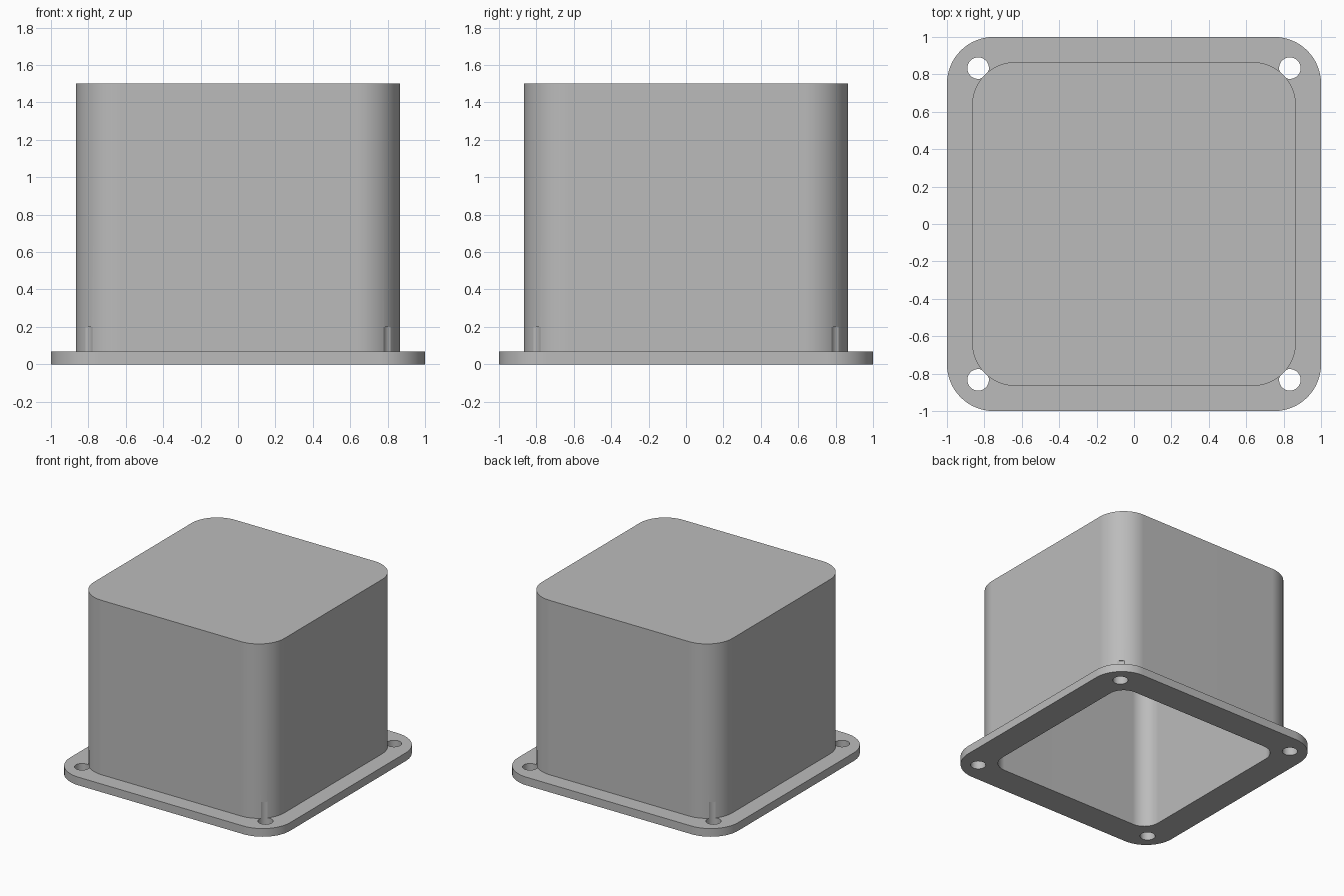
import bpy, bmesh
from math import pi, sin, cos, radians

if "Cube" in bpy.data.objects:
    bpy.data.objects.remove(bpy.data.objects["Cube"])

SEG = 16  # steps per rounded corner


def rounded_square(half, radius):
    """Outline points of a square with rounded corners, counter-clockwise."""
    points = []
    for corner in range(4):
        mid = pi / 4 + corner * pi / 2
        cx = (half - radius) * (1 if cos(mid) > 0 else -1)
        cy = (half - radius) * (1 if sin(mid) > 0 else -1)
        for i in range(SEG + 1):
            a = corner * pi / 2 + i / SEG * pi / 2
            points.append((cx + radius * cos(a), cy + radius * sin(a)))
    return points


def make_object(name, bm):
    bmesh.ops.recalc_face_normals(bm, faces=bm.faces[:])
    mesh = bpy.data.meshes.new(name)
    bm.to_mesh(mesh)
    bm.free()
    obj = bpy.data.objects.new(name, mesh)
    bpy.context.collection.objects.link(obj)
    return obj


# Hollow box with flange: (half width, corner radius, z) from cavity roof round to lid
sections = [
    (0.766, 0.133, 1.40),   # cavity roof
    (0.766, 0.133, 0.0),    # opening
    (1.0, 0.25, 0.0),       # flange underside
    (1.0, 0.25, 0.067),     # flange top
    (0.866, 0.233, 0.067),  # box foot
    (0.866, 0.233, 1.50),   # box top
]
bm = bmesh.new()
rings = [[bm.verts.new((x, y, z)) for x, y in rounded_square(h, r)]
         for h, r, z in sections]
for low, high in zip(rings, rings[1:]):
    for i in range(len(low)):
        j = (i + 1) % len(low)
        bm.faces.new((low[i], low[j], high[j], high[i]))
bm.faces.new(rings[0])
bm.faces.new(rings[-1])
housing = make_object("flanged_housing", bm)

# Mid-grey plastic
grey = bpy.data.materials.new("mid_grey")
grey.diffuse_color = (0.5, 0.5, 0.5, 1)
grey.use_nodes = True
grey.node_tree.nodes["Principled BSDF"].inputs["Base Color"].default_value = grey.diffuse_color
housing.data.materials.append(grey)

# Four screw holes, which also clip a short groove into the box corners
bm = bmesh.new()
for sx in (-1, 1):
    for sy in (-1, 1):
        hole = bmesh.ops.create_cone(bm, cap_ends=True, segments=48,
                                     radius1=0.0575, radius2=0.0575, depth=0.3)
        bmesh.ops.translate(bm, verts=hole["verts"],
                            vec=(sx * 0.8333, sy * 0.8333, 0.05))
cutter = make_object("screw_hole_cutter", bm)
cutter.hide_render = True
cutter.data.materials.append(grey)

cut = housing.modifiers.new("screw_holes", 'BOOLEAN')
cut.operation = 'DIFFERENCE'
cut.solver = 'EXACT'
cut.object = cutter

# Apply the holes, drop the cutter, and smooth the rounded walls
bpy.context.view_layer.objects.active = housing
housing.select_set(True)
bpy.ops.object.modifier_apply(modifier=cut.name)
bpy.data.objects.remove(cutter)
bpy.ops.object.shade_smooth_by_angle(angle=radians(30))

# Keep the flat walls evenly shaded
even = housing.modifiers.new("even_shading", 'WEIGHTED_NORMAL')
even.keep_sharp = True
